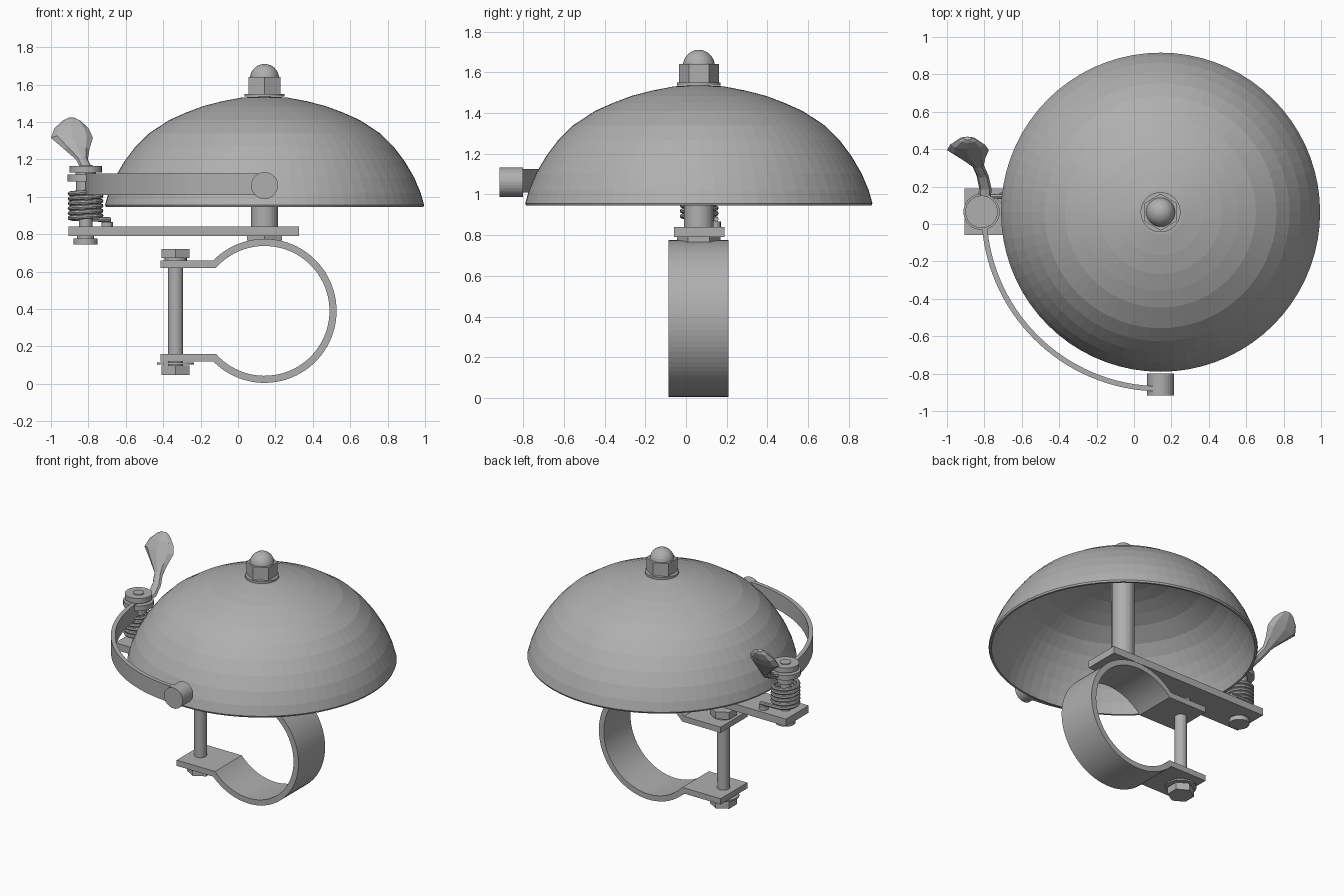
import bpy, bmesh, math
from mathutils import Vector

if "Cube" in bpy.data.objects:
    bpy.data.objects.remove(bpy.data.objects["Cube"])

CX, CY = 0.142, 0.063          # bell axis
PX, PY = -0.815, 0.065         # thumb lever pivot
BX = -0.334                    # clamp bolt

steel = bpy.data.materials.new("brushed grey metal")
steel.diffuse_color = (0.43, 0.43, 0.43, 1)
steel.use_nodes = True
steel.node_tree.nodes["Principled BSDF"].inputs["Base Color"].default_value = steel.diffuse_color


def finish(name, bm):
    bmesh.ops.remove_doubles(bm, verts=bm.verts, dist=1e-5)
    bmesh.ops.recalc_face_normals(bm, faces=bm.faces)
    me = bpy.data.meshes.new(name)
    bm.to_mesh(me)
    bm.free()
    me.materials.append(steel)
    ob = bpy.data.objects.new(name, me)
    bpy.context.collection.objects.link(ob)
    return ob


def loft(name, rings, closed=False):
    """Skin a list of equal point loops; cap the ends unless closed."""
    bm = bmesh.new()
    loops = [[bm.verts.new(p) for p in r] for r in rings]
    n = len(loops[0])
    pairs = list(zip(loops, loops[1:])) + ([(loops[-1], loops[0])] if closed else [])
    for a, b in pairs:
        for i in range(n):
            j = (i + 1) % n
            bm.faces.new((a[i], a[j], b[j], b[i]))
    if not closed:
        bm.faces.new(loops[0])
        bm.faces.new(loops[-1])
    return finish(name, bm)


def lathe(name, x, y, profile, sides=32, start=0.0, closed=False):
    """Turn (radius, z) points around a vertical axis."""
    ang = [start + math.tau * i / sides for i in range(sides)]
    return loft(name, [[(x + r * math.cos(a), y + r * math.sin(a), z) for a in ang]
                       for r, z in profile], closed)


def cyl(name, x, y, r, z0, z1, sides=32):
    return lathe(name, x, y, [(r, z0), (r, z1)], sides)


def hexagon(name, x, y, r, z0, z1):
    return lathe(name, x, y, [(r, z0), (r, z1)], 6, math.pi / 2)


def box(name, x0, x1, y0, y1, z0, z1):
    return loft(name, [[(x0, y0, z), (x1, y0, z), (x1, y1, z), (x0, y1, z)]
                       for z in (z0, z1)])


# Bell shell: outer curve, then the same curve moved inward
outer = [(0.03, 1.535), (0.12, 1.531), (0.23, 1.51), (0.33, 1.484), (0.42, 1.45),
         (0.51, 1.41), (0.62, 1.338), (0.69, 1.268), (0.75, 1.188), (0.80, 1.103),
         (0.835, 1.02), (0.853, 0.956)]
inner = [(r * 0.975, z - 0.02 * (z - 0.93) / 0.6) for r, z in reversed(outer)]
lathe("bell_dome", CX, CY, outer + [(0.848, 0.945), (0.835, 0.945)] + inner, 72, closed=True)

# Centre post and cap nut
cyl("centre_post", CX, CY, 0.073, 0.80, 1.525)
cyl("cap_washer", CX, CY, 0.107, 1.536, 1.55)
hexagon("cap_nut", CX, CY, 0.098, 1.55, 1.64)
lathe("cap_nut_dome", CX, CY, [(0.078 * math.cos(t), 1.632 + 0.078 * math.sin(t))
                               for t in [math.radians(d) for d in (0, 12, 24, 36, 48, 60, 72, 82, 89)]])

# Base plate and the bolt head below it
box("base_plate", -0.907, 0.325, -0.06, 0.19, 0.79, 0.84)
hexagon("post_bolt_head", CX, CY, 0.107, 0.765, 0.79)

# Handlebar clamp: open ring with two tabs, one continuous outline
CZ, RO, RI = 0.39, 0.385, 0.347
a_out = math.pi - math.asin(0.27 / RO)
a_in = math.pi - math.asin(0.23 / RI)


def arc(r, a0, a1, n=64):
    return [(CX + r * math.cos(a0 + (a1 - a0) * i / n),
             CZ + r * math.sin(a0 + (a1 - a0) * i / n)) for i in range(n + 1)]


outline = ([(-0.415, CZ + 0.27)] + arc(RO, a_out, -a_out) + [(-0.415, CZ - 0.27),
           (-0.415, CZ - 0.23)] + arc(RI, -a_in, a_in) + [(-0.415, CZ + 0.23)])
half = len(outline) // 2
bm = bmesh.new()
front = [bm.verts.new((x, -0.085, z)) for x, z in outline]
back = [bm.verts.new((x, 0.21, z)) for x, z in outline]
n = len(outline)
for i in range(n):
    j = (i + 1) % n
    bm.faces.new((front[i], front[j], back[j], back[i]))
for side in (front, back):      # strip of quads between outer and inner edge
    for i in range(half - 1):
        bm.faces.new((side[i], side[i + 1], side[n - 2 - i], side[n - 1 - i]))
finish("handlebar_clamp", bm)

# Clamp bolt with head, nut and washer
cyl("clamp_bolt_shaft", BX, CY, 0.04, 0.06, 0.70, 24)
cyl("clamp_bolt_collar", BX, CY, 0.06, 0.66, 0.672, 24)
hexagon("clamp_bolt_head", BX, CY, 0.086, 0.672, 0.722)
cyl("clamp_washer", BX, CY, 0.10, 0.104, 0.114)
hexagon("clamp_nut", BX, CY, 0.086, 0.048, 0.098)

# Pivot bolt, hub and caps
cyl("pivot_shaft", PX, PY, 0.036, 0.76, 1.17, 24)
cyl("pivot_foot", PX, PY, 0.065, 0.745, 0.777, 24)
cyl("pivot_foot_neck", PX, PY, 0.045, 0.777, 0.79, 24)
cyl("pivot_sleeve", PX, PY, 0.052, 1.03, 1.10, 24)
cyl("lever_hub", PX, PY, 0.097, 1.083, 1.118)
cyl("pivot_cap", PX, PY, 0.087, 1.13, 1.165)
cyl("pivot_cap_neck", PX, PY, 0.055, 1.115, 1.132, 24)

# Return spring, ending in a straight leg over a peg
turns, steps = 5.75, 20
path = [(PX + 0.083 * math.cos(t), PY + 0.083 * math.sin(t), 0.875 + 0.028 * t / math.tau)
        for t in [math.pi / 2 - math.tau * (turns - k / steps) + math.tau * turns
                  for k in range(int(turns * steps) + 1)] for t in [t]]
path = [(PX + 0.083 * math.cos(math.pi / 2 + math.tau * k / steps),
         PY + 0.083 * math.sin(math.pi / 2 + math.tau * k / steps),
         0.88 + 0.026 * k / steps) for k in range(int(turns * steps) + 1)]
path.insert(0, (-0.68, PY + 0.083, 0.878))
rings = []
for i, p in enumerate(path):
    d = (Vector(path[min(i + 1, len(path) - 1)]) - Vector(path[max(i - 1, 0)])).normalized()
    u = d.cross(Vector((0, 0, 1))).normalized()
    v = u.cross(d)
    rings.append([Vector(p) + 0.0125 * (u * math.cos(k * math.tau / 8) + v * math.sin(k * math.tau / 8))
                  for k in range(8)])
loft("return_spring", rings)
cyl("spring_peg", -0.70, 0.14, 0.031, 0.838, 0.866, 16)

# Curved striker arm
rings = []
for i in range(33):
    a = math.radians(181 + 88 * i / 32)
    rings.append([(CX + r * math.cos(a), CY + r * math.sin(a), z)
                  for r, z in ((0.93, 1.01), (0.958, 1.01), (0.958, 1.125), (0.93, 1.125))])
loft("striker_arm", rings)

# Striker head facing the bell
loft("striker_head", [[(CX + 0.072 * math.cos(math.tau * k / 32), y,
                        1.06 + 0.072 * math.sin(math.tau * k / 32)) for k in range(32)]
                      for y in (-0.917, -0.80)])

# Thumb lever: stalk widening into a flat paddle (x, y, z, half width, half thickness)
sections = [(-0.80, 0.13, 1.10, 0.035, 0.017), (-0.795, 0.19, 1.115, 0.033, 0.018),
            (-0.81, 0.26, 1.15, 0.032, 0.022), (-0.835, 0.315, 1.20, 0.032, 0.024),
            (-0.862, 0.355, 1.255, 0.068, 0.028), (-0.888, 0.395, 1.315, 0.112, 0.030),
            (-0.890, 0.425, 1.365, 0.092, 0.028), (-0.890, 0.45, 1.405, 0.05, 0.020),
            (-0.890, 0.458, 1.42, 0.022, 0.010)]
rings = []
for i, (x, y, z, w, t) in enumerate(sections):
    a, b = sections[max(i - 1, 0)], sections[min(i + 1, len(sections) - 1)]
    d = Vector((0, b[1] - a[1], b[2] - a[2])).normalized()
    thick = Vector((0, -d.z, d.y))
    rings.append([Vector((x + w * math.cos(k * math.tau / 8), y, z))
                  + thick * t * math.sin(k * math.tau / 8) for k in range(8)])
loft("thumb_lever", rings)
